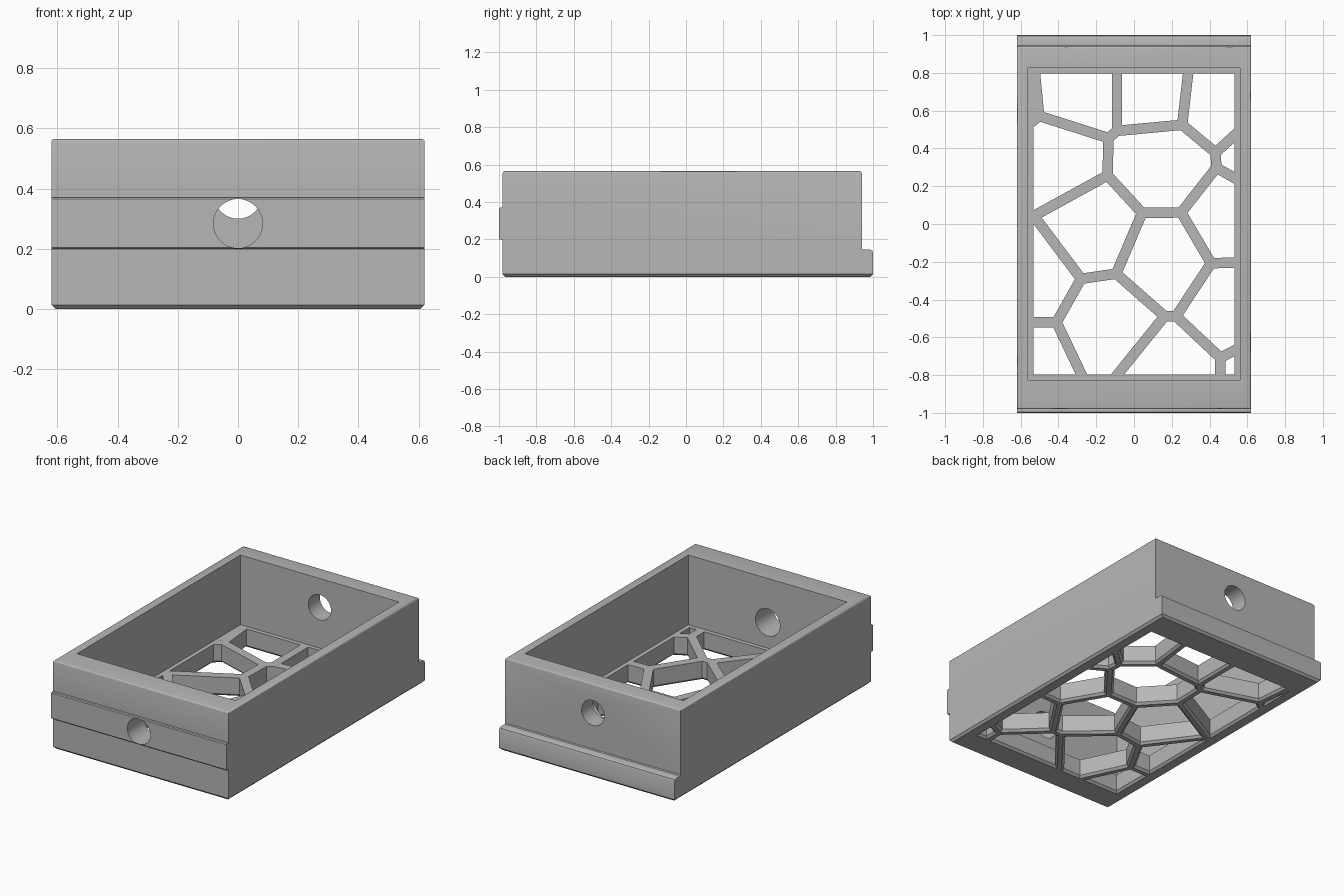
import bpy, bmesh, math
from mathutils import Vector

if "Cube" in bpy.data.objects:
    bpy.data.objects.remove(bpy.data.objects["Cube"])

W, L, H = 0.56, 0.825, 0.12      # half opening, rib height
RIB, CH = 0.0275, 0.014          # half rib width, bottom chamfer

mat = bpy.data.materials.new("plain grey")
mat.diffuse_color = (0.47, 0.47, 0.47, 1)
mat.use_nodes = True
mat.node_tree.nodes["Principled BSDF"].inputs["Base Color"].default_value = mat.diffuse_color


def make(name, bm):
    bmesh.ops.recalc_face_normals(bm, faces=bm.faces[:])
    me = bpy.data.meshes.new(name)
    bm.to_mesh(me)
    bm.free()
    ob = bpy.data.objects.new(name, me)
    bpy.context.collection.objects.link(ob)
    me.materials.append(mat)
    return ob


def hull(name, points):
    bm = bmesh.new()
    for p in points:
        bm.verts.new(p)
    bmesh.ops.convex_hull(bm, input=bm.verts[:])
    return make(name, bm)


# Outer body: side profile (y, z) with front ridge and back ledge, extruded in x
profile = [(-.98, 0), (-.98, .2), (-.995, .2), (-1, .205), (-1, .365), (-.995, .37),
           (-.98, .37), (-.98, .565), (.94, .565), (.94, .15), (.945, .145),
           (.985, .145), (.996, .14), (1, .13), (1, 0)]
bm = bmesh.new()
face = bm.faces.new([bm.verts.new((-.62, y, z)) for y, z in profile])
ext = bmesh.ops.extrude_face_region(bm, geom=[face])
bmesh.ops.translate(bm, vec=(1.24, 0, 0),
                    verts=[g for g in ext["geom"] if isinstance(g, bmesh.types.BMVert)])
bmesh.ops.recalc_face_normals(bm, faces=bm.faces[:])
for height, offset, segs in ((0, CH, 1), (.565, .01, 3)):
    edges = [e for e in bm.edges if all(abs(v.co.z - height) < 1e-5 for v in e.verts)]
    bmesh.ops.bevel(bm, geom=edges, offset=offset, segments=segs, profile=.5, affect='EDGES')
body = make("box_with_web_floor", bm)


def cut(cutter):
    mod = body.modifiers.new("cut", 'BOOLEAN')
    mod.operation, mod.solver, mod.object = 'DIFFERENCE', 'EXACT', cutter
    bpy.context.view_layer.objects.active = body
    bpy.ops.object.modifier_apply(modifier=mod.name)
    bpy.data.objects.remove(cutter, do_unlink=True)


# Inner cavity above the floor web
cut(hull("cavity_cutter", [(x, y, z) for x in (-W, W) for y in (-L, L) for z in (H, 1)]))

# Floor web: rib junctions (capitals) and rib ends at the frame (lower case)
nodes = {
    'A': (-.502, .572), 'B': (-.135, .455), 'C': (-.09, .493), 'D': (.255, .525),
    'E': (.432, .378), 'F': (.436, .298), 'G': (-.14, .257), 'H': (.043, .059),
    'I': (.25, .061), 'J': (-.53, .043), 'K': (-.28, -.29), 'L': (-.094, -.263),
    'M': (.408, -.208), 'N': (.162, -.488), 'O': (.223, -.488), 'P': (-.41, -.52),
    'Q': (.457, -.708),
    'a': (-.527, L), 'b': (-W, .525), 'c': (-.09, L), 'd': (.29, L), 'e': (W, .495),
    'f': (W, .228), 'j': (-W, .043), 'm': (W, -.203), 'p': (-W, -.52),
    'q': (W, -.655), 'r': (.457, -L), 'n': (-.11, -L), 'k': (-.265, -L),
    '1': (-W, L), '2': (W, L), '3': (W, -L), '4': (-W, -L)}
cells = ("Aa1b ABCca CDdc DEe2d EFfe BGHIFEDC AbjJGB JKLHG jpPKJ HLNOMI "
         "IMmfF MOQqm Qq3r OQrnN LNnkPK Pp4k").split()


def clip(poly, p, n):
    out = []
    for a, b in zip(poly, poly[1:] + poly[:1]):
        da, db = (a - p).dot(n), (b - p).dot(n)
        if da >= 0:
            out.append(a)
        if da * db < 0:
            out.append(a.lerp(b, da / (da - db)))
    return out


def cell_shape(cell, grow):
    """Frame rectangle clipped by every rib line of the cell, moved in by half a rib."""
    pts = [Vector(nodes[k]) for k in cell]
    mid = sum(pts, Vector((0, 0))) / len(pts)
    w, l = W + grow, L + grow
    poly = [Vector(c) for c in ((-w, -l), (w, -l), (w, l), (-w, l))]
    for a, b in zip(pts, pts[1:] + pts[:1]):
        if (abs(a.x) == W and a.x == b.x) or (abs(a.y) == L and a.y == b.y):
            continue
        n = Vector((a.y - b.y, b.x - a.x)).normalized()
        if (mid - a).dot(n) < 0:
            n = -n
        poly = clip(poly, a + n * (RIB - grow), n)
    return poly


for cell in cells:
    inner, outer = cell_shape(cell, 0), cell_shape(cell, CH)
    if len(inner) < 3:
        continue
    # straight opening, then the chamfer around its bottom edge
    cut(hull("cell_cutter", [(v.x, v.y, z) for v in inner for z in (-.05, .3)]))
    cut(hull("cell_chamfer_cutter", [(v.x, v.y, CH) for v in inner] +
             [(v.x, v.y, 0 - .0005) for v in outer]))

# Round holes through the front and back walls
for y0, r0, y1, r1, z in ((-1.05, .08, -.78, .088, .284), (.78, .08, 1.05, .08, .38)):
    ring = [2 * math.pi * i / 48 for i in range(48)]
    cut(hull("hole_cutter", [(r * math.cos(t), y, z + r * math.sin(t))
                             for y, r in ((y0, r0), (y1, r1)) for t in ring]))

bpy.ops.object.select_all(action='DESELECT')
body.select_set(True)
bpy.context.view_layer.objects.active = body
bpy.ops.object.shade_smooth_by_angle(angle=math.radians(31))
